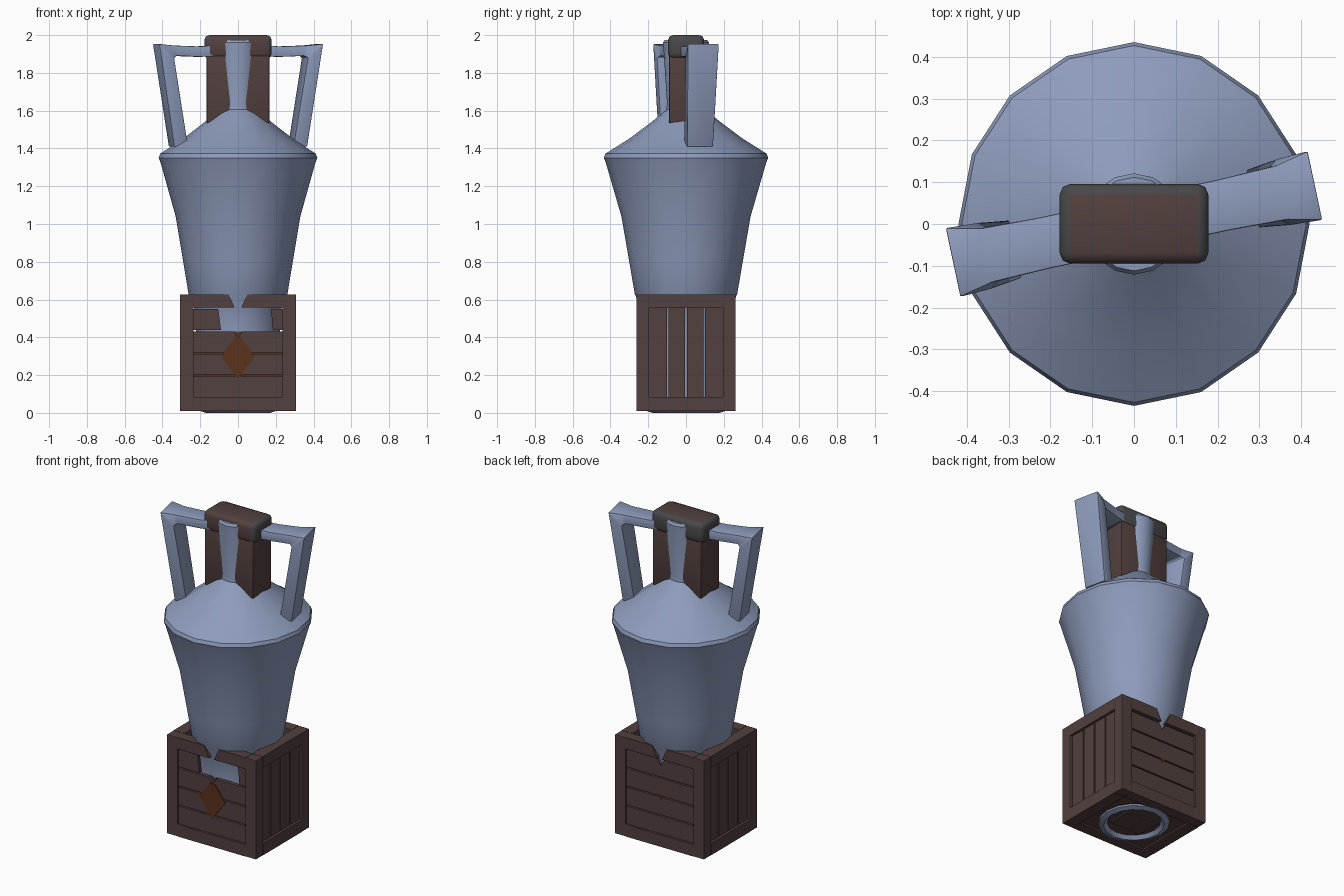
import bpy, bmesh, math
from mathutils import Matrix

if "Cube" in bpy.data.objects:
    bpy.data.objects.remove(bpy.data.objects["Cube"])


def material(name, rgb):
    m = bpy.data.materials.new(name)
    m.diffuse_color = (*rgb, 1)
    m.use_nodes = True
    m.node_tree.nodes["Principled BSDF"].inputs["Base Color"].default_value = m.diffuse_color
    return m


CLAY = material("blue_grey_clay", (0.27, 0.33, 0.50))
WOOD = material("dark_brown_wood", (0.085, 0.052, 0.049))
RUST = material("rust_brown", (0.105, 0.032, 0.012))
GREY = material("charcoal_grey", (0.065, 0.065, 0.068))


def finish(name, bm, mat, bevel=0.0, smooth=None):
    bmesh.ops.recalc_face_normals(bm, faces=bm.faces)
    if bevel:
        bmesh.ops.bevel(bm, geom=bm.edges[:], offset=bevel, segments=2,
                        profile=0.5, affect='EDGES')
    me = bpy.data.meshes.new(name)
    bm.to_mesh(me)
    bm.free()
    me.materials.append(mat)
    ob = bpy.data.objects.new(name, me)
    bpy.context.collection.objects.link(ob)
    if smooth:
        bpy.ops.object.select_all(action='DESELECT')
        ob.select_set(True)
        bpy.context.view_layer.objects.active = ob
        bpy.ops.object.shade_smooth_by_angle(angle=math.radians(smooth))
    return ob


def box(name, x, y, z, mat=WOOD, bevel=0.0, smooth=None):
    bm = bmesh.new()
    bmesh.ops.create_cube(bm, size=1)
    for v in bm.verts:
        v.co = [lo + (c + 0.5) * (hi - lo) for c, (lo, hi) in zip(v.co, (x, y, z))]
    return finish(name, bm, mat, bevel, smooth)


def prism(name, outline, y0, y1, mat=WOOD):
    """Extrude an (x, z) outline from y0 to y1."""
    bm = bmesh.new()
    a = [bm.verts.new((x, y0, z)) for x, z in outline]
    b = [bm.verts.new((x, y1, z)) for x, z in outline]
    bm.faces.new(a)
    bm.faces.new(b[::-1])
    for i in range(len(a)):
        j = (i + 1) % len(a)
        bm.faces.new((a[i], b[i], b[j], a[j]))
    return finish(name, bm, mat)


def lathe(name, profile, mat, sides=16, stretch=1.036):
    bm = bmesh.new()
    rings = []
    for r, z in profile:
        angles = [2 * math.pi * i / sides for i in range(sides)]
        rings.append([bm.verts.new((r * math.cos(t), r * stretch * math.sin(t), z))
                      for t in angles])
    for lo, hi in zip(rings, rings[1:]):
        for i in range(sides):
            j = (i + 1) % sides
            bm.faces.new((lo[i], lo[j], hi[j], hi[i]))
    bm.faces.new(rings[0])
    bm.faces.new(rings[-1])
    return finish(name, bm, mat, smooth=32)


# Jar: body, sloping shoulder and flared neck in one turned profile
lathe("jar", [(0.14, 0.03), (0.17, 0.0), (0.2, 0.01), (0.222, 0.44), (0.232, 0.56),
              (0.262, 0.63), (0.29, 0.8), (0.33, 1.04), (0.41, 1.325), (0.42, 1.35),
              (0.412, 1.372), (0.29, 1.452), (0.17, 1.545), (0.1, 1.605),
              (0.097, 1.64), (0.117, 1.96), (0.108, 1.975)], CLAY)


# Handles: flat straps, turned about 12 degrees, one on each side
def handle(name, turn):
    # each section: outer (r, z, half width), inner (r, z, half width)
    sections = [((0.05, 1.95, 0.062), (0.05, 1.89, 0.062)),
                ((0.22, 1.94, 0.062), (0.22, 1.885, 0.062)),
                ((0.36, 1.945, 0.066), (0.345, 1.89, 0.066)),
                ((0.443, 1.953, 0.084), (0.362, 1.88, 0.080)),
                ((0.36, 1.41, 0.070), (0.285, 1.41, 0.070))]
    bm = bmesh.new()
    rings = []
    for (ro, zo, wo), (ri, zi, wi) in sections:
        rings.append([bm.verts.new(c) for c in
                      ((ro, -wo, zo), (ro, wo, zo), (ri, wi, zi), (ri, -wi, zi))])
    for a, b in zip(rings, rings[1:]):
        for i in range(4):
            j = (i + 1) % 4
            bm.faces.new((a[i], a[j], b[j], b[i]))
    bm.faces.new(rings[0])
    bm.faces.new(rings[-1])
    bm.transform(Matrix.Rotation(math.radians(turn), 4, 'Z'))
    finish(name, bm, CLAY, bevel=0.004, smooth=30)


handle("handle_right", 12)
handle("handle_left", 192)

# Stopper: brown block through the neck with a rounded cap
box("stopper_block", (-0.167, 0.167), (-0.09, 0.09), (1.535, 1.95), bevel=0.006, smooth=30)
cap = box("stopper_cap", (-0.178, 0.178), (-0.095, 0.096), (1.875, 2.0),
          bevel=0.026, smooth=50)
cap.data.materials.append(GREY)
for p in cap.data.polygons:          # back and ends grey, top and front brown
    if p.normal.y > 0.2 or abs(p.normal.x) > 0.3:
        p.material_index = 1

# Crate frame: corner posts and rails
X, Y, XI, YI, Z0, Z1, LOW, HIGH = 0.308, 0.263, 0.235, 0.195, 0.01, 0.628, 0.085, 0.557
for sx in (-1, 1):
    side = "right" if sx > 0 else "left"
    xs = sorted((sx * XI, sx * X))
    for sy in (-1, 1):
        end = "back" if sy > 0 else "front"
        ys = sorted((sy * YI, sy * Y))
        box(f"crate_post_{end}_{side}", xs, ys, (Z0, Z1), bevel=0.003)
        # top rails are split by a V notch at the middle
        prism(f"crate_top_rail_{end}_{side}",
              [(sx * XI, HIGH), (sx * XI, Z1), (sx * 0.05, Z1), (sx * 0.018, HIGH)], *ys)
    box(f"crate_side_top_{side}", xs, (-YI, YI), (HIGH, Z1))
    box(f"crate_side_bottom_{side}", xs, (-YI, YI), (Z0, LOW))
    # upright side slats
    for i in range(4):
        y = -YI + i * YI / 2
        box(f"crate_slat_{side}_{i}", sorted((sx * 0.27, sx * 0.292)),
            (y + 0.004 * (i > 0), y + YI / 2 - 0.004 * (i < 3)), (LOW, HIGH))
for sy, end in ((-1, "front"), (1, "back")):
    box(f"crate_bottom_rail_{end}", (-XI, XI), sorted((sy * YI, sy * Y)), (Z0, LOW))

# Horizontal boards; the top front one is broken in the middle
STEP = (HIGH - LOW) / 4
for sy, end in ((-1, "front"), (1, "back")):
    for i in range(4):
        a, b = LOW + i * STEP, LOW + (i + 1) * STEP - 0.008
        ys = sorted((sy * 0.228, sy * 0.25))
        if end == "front" and i == 3:
            prism("broken_board_left", [(-XI, a), (-0.09, a), (-0.105, b), (-XI, b)], *ys)
            prism("broken_board_right", [(XI, a), (0.185, a), (0.175, b), (XI, b)], *ys)
        elif (end, i) in (("front", 2), ("back", 3)):
            prism(f"board_{end}_{i}", [(-XI, a), (XI, a), (XI, b), (0.024, b),
                                       (0, b - 0.035), (-0.024, b), (-XI, b)], *ys)
        else:
            box(f"board_{end}_{i}", (-XI, XI), ys, (a, b))

# Diamond mark on the front and a small one on the back
prism("diamond_front", [(-0.09, 0.3), (0, 0.18), (0.09, 0.3), (0.016, 0.4),
                        (0, 0.392), (-0.016, 0.4)], -0.256, -0.248, RUST)
prism("diamond_back", [(-0.016, 0.322), (0, 0.296), (0.016, 0.322)], 0.248, 0.254, RUST)

# Rust lining seen through the lower gaps
for sy, end in ((-1, "front"), (1, "back")):
    box(f"lining_{end}", (-XI, XI), sorted((sy * 0.224, sy * 0.229)), (LOW, 0.43),
        RUST if end == "front" else WOOD)

# Crate floor and the plank under the jar
box("crate_floor", (-XI, XI), (-YI, YI), (0.02, 0.04))
box("base_plank", (-0.11, 0.11), (-0.08, 0.08), (0.012, 0.035))
